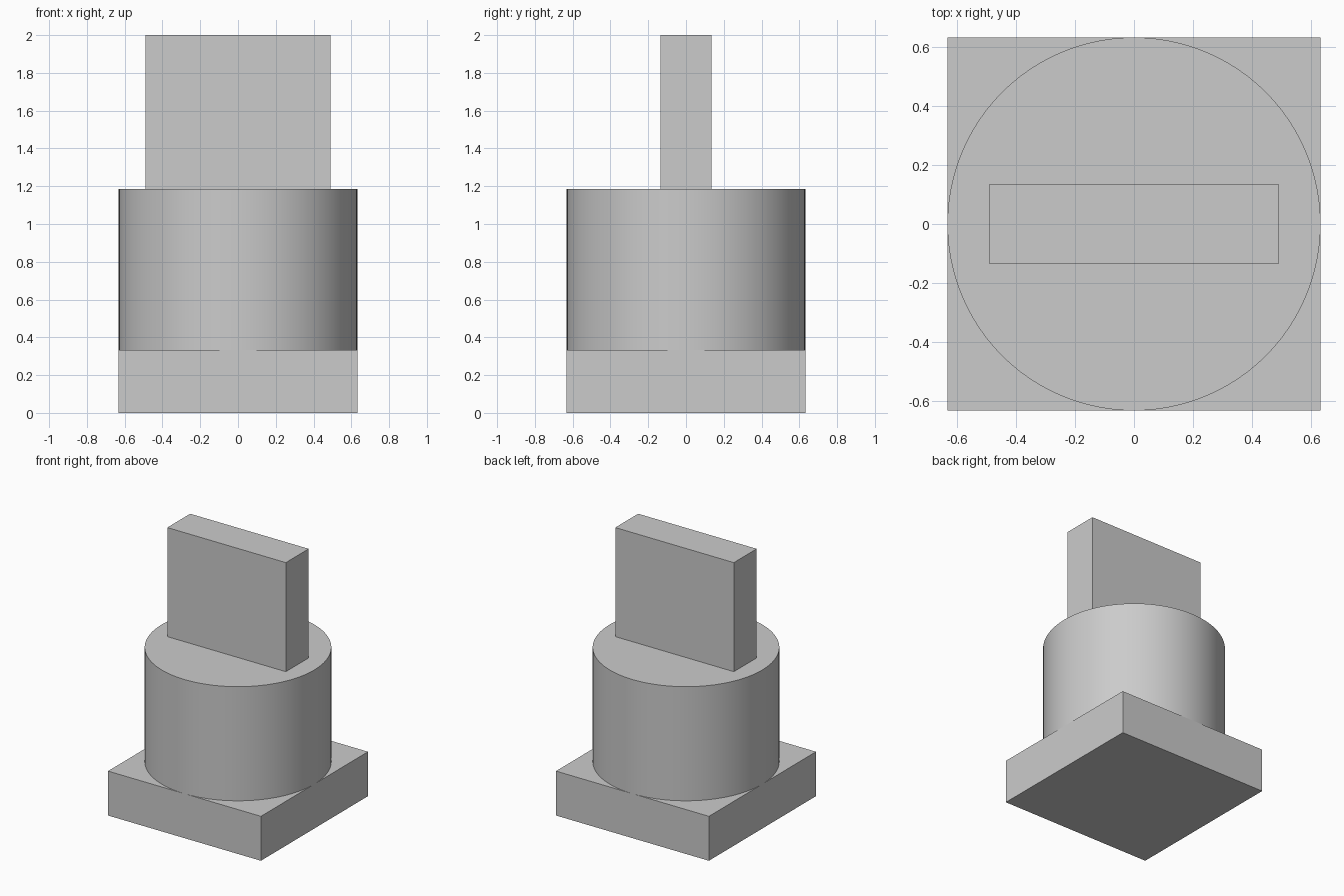
import bpy
import math

default = bpy.data.objects.get("Cube")
if default:
    bpy.data.objects.remove(default, do_unlink=True)

# Single plain grey
grey = bpy.data.materials.new("plain_grey")
grey.use_nodes = True
colour = (0.6, 0.6, 0.6, 1)
grey.diffuse_color = colour
grey.node_tree.nodes["Principled BSDF"].inputs["Base Color"].default_value = colour

HALF = 0.632          # half width of the base and radius of the drum
BASE_TOP = 0.332
DRUM_TOP = 1.185
TOP = 2.0


def finish(name):
    obj = bpy.context.object
    obj.name = name
    obj.data.materials.append(grey)
    return obj


def block(name, width, depth, z0, z1):
    bpy.ops.mesh.primitive_cube_add(size=1, location=(0, 0, (z0 + z1) / 2))
    obj = finish(name)
    obj.scale = (width, depth, z1 - z0)
    bpy.ops.object.transform_apply(location=False, rotation=False, scale=True)
    return obj


# Square base
block("square_base", 2 * HALF, 2 * HALF, 0, BASE_TOP)

# Round drum on the base
bpy.ops.mesh.primitive_cylinder_add(
    vertices=96, radius=HALF, depth=DRUM_TOP - BASE_TOP,
    location=(0, 0, (BASE_TOP + DRUM_TOP) / 2))
finish("round_drum")
bpy.ops.object.shade_smooth_by_angle(angle=math.radians(30))

# Upright slab on the drum
block("upright_slab", 0.98, 0.27, DRUM_TOP, TOP)
